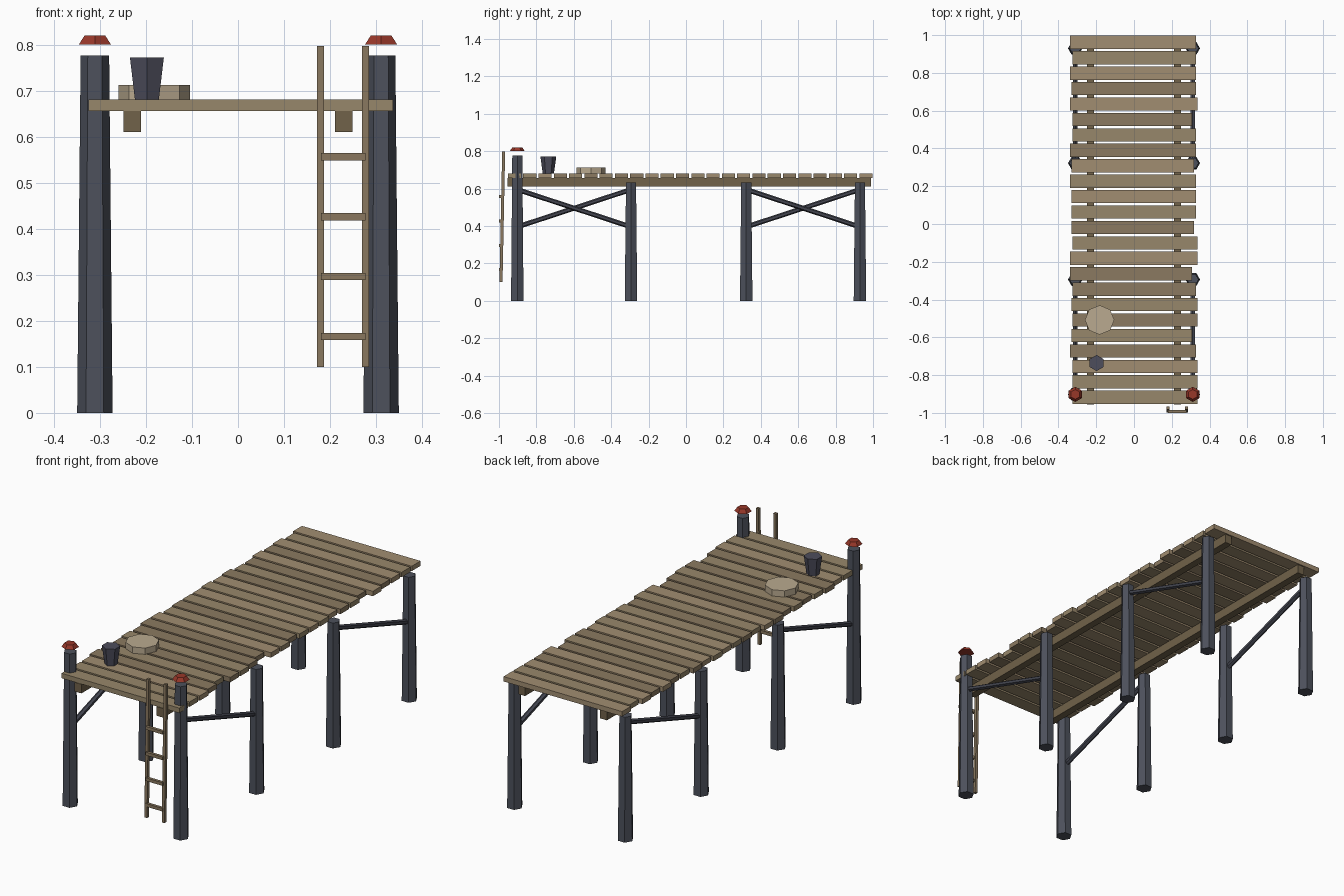
import bpy, bmesh, math
from mathutils import Vector

if "Cube" in bpy.data.objects:
    bpy.data.objects.remove(bpy.data.objects["Cube"])


def mat(name, rgb):
    m = bpy.data.materials.new(name)
    m.diffuse_color = (*[(c / 255) ** 2.2 for c in rgb], 1)
    m.use_nodes = True
    m.node_tree.nodes["Principled BSDF"].inputs["Base Color"].default_value = m.diffuse_color
    return m


PILE = mat("tarred_wood", (78, 82, 92))
BRACE = mat("dark_brace", (70, 72, 82))
PLANKS = [mat("plank_a", (160, 140, 112)), mat("plank_b", (138, 121, 97)), mat("plank_c", (150, 134, 106))]
BEAM = mat("beam_wood", (112, 98, 75))
LADDER = mat("ladder_wood", (136, 119, 95))
RED = mat("red_cap", (150, 58, 45))
ROPE = mat("rope", (184, 168, 142))
BUCKET = mat("bucket_metal", (78, 78, 92))


def finish(bm, name, m):
    bmesh.ops.recalc_face_normals(bm, faces=bm.faces)
    me = bpy.data.meshes.new(name)
    bm.to_mesh(me)
    bm.free()
    me.materials.append(m)
    ob = bpy.data.objects.new(name, me)
    bpy.context.collection.objects.link(ob)
    return ob


def box(name, lo, hi, m):
    bm = bmesh.new()
    bmesh.ops.create_cube(bm, size=1)
    lo, hi = Vector(lo), Vector(hi)
    for v in bm.verts:
        v.co = Vector([(a + b) / 2 + c * (b - a) for a, b, c in zip(lo, hi, v.co)])
    return finish(bm, name, m)


def frustum(name, x, y, z0, z1, r0, r1, n, m, turn=0.0):
    """Tapered prism; turn=0 puts a corner on the x axis."""
    bm = bmesh.new()
    rings = [[bm.verts.new((x + r * math.cos(turn + i * math.tau / n),
                            y + r * math.sin(turn + i * math.tau / n), z))
              for i in range(n)] for z, r in ((z0, r0), (z1, r1))]
    for i in range(n):
        j = (i + 1) % n
        bm.faces.new((rings[0][i], rings[0][j], rings[1][j], rings[1][i]))
    bm.faces.new(rings[0])
    bm.faces.new(rings[1])
    return finish(bm, name, m)


def rod(name, a, b, r, n, m):
    a, b = Vector(a), Vector(b)
    ob = frustum(name, 0, 0, 0, (b - a).length, r, r, n, m, math.pi / n)
    ob.rotation_euler = (b - a).to_track_quat('Z', 'Y').to_euler()
    ob.location = a
    return ob


# deck planks, far end to near end, with uneven ends (hundredths past the base length)
LEFT = [2, 0, 2, 1, 2, 0, 0, 2, 1, 2, 1, 1, 1, 0, 2, 2, 0, 1, 0, 1, 2, 0, 0, 0]
RIGHT = [2, 2, 2, 2, 3, 0, 2, 2, 1, 2, 2, 2, 1, 3, 3, 0, 2, 3, 3, 0, 2, 3, 3, 3]
TONE = [0, 2, 0, 1, 0, 1, 2, 1, 0, 2, 0, 2, 1, 2, 0, 1, 1, 2, 1, 2, 1, 0, 2, 2]
for i in range(24):
    y = 0.962 - i * 0.0817
    box(f"plank_{i}", (-0.325 - LEFT[i] * 0.007, y - 0.035, 0.656),
        (0.307 + RIGHT[i] * 0.01, y + 0.035, 0.681), PLANKS[TONE[i]])

PILE_Y = [-0.902, -0.294, 0.322, 0.93]
for s, side in ((-1, "left"), (1, "right")):
    # beam under the planks
    box(f"{side}_beam", (s * 0.23 - 0.019, -0.955, 0.61), (s * 0.23 + 0.019, 0.99, 0.656), BEAM)
    # piles, the front pair rising above the deck
    for k, y in enumerate(PILE_Y):
        frustum(f"{side}_pile_{k}", s * 0.311, y, 0, 0.777 if k == 0 else 0.633, 0.0385, 0.031, 6, PILE)
    frustum(f"{side}_pile_cap", s * 0.311, PILE_Y[0], 0.801, 0.82, 0.04, 0.026, 6, RED, math.pi / 2)
    # one diagonal brace per bay, opposite slopes on the two sides
    for k in (0, 2):
        z0, z1 = (0.595, 0.395) if s > 0 else (0.395, 0.595)
        rod(f"{side}_brace_{k}", (s * 0.311, PILE_Y[k], z0), (s * 0.311, PILE_Y[k + 1], z1), 0.013, 6, BRACE)

# ladder at the front, leaning slightly toward the deck
for x, side in ((0.1795, "left"), (0.2775, "right")):
    ob = box(f"ladder_{side}_rail", (x - 0.0075, -0.008, 0.1), (x + 0.0075, 0.008, 0.797), LADDER)
    for v in ob.data.vertices:
        v.co.y += -0.989 + (v.co.z - 0.1) / 0.697 * 0.014
for i in range(4):
    z = 0.166 + i * 0.1303
    box(f"ladder_rung_{i}", (0.18, -1.0, z - 0.008), (0.277, -0.985, z + 0.008), LADDER)

# things on the deck
frustum("bucket", -0.198, -0.736, 0.681, 0.772, 0.03, 0.0425, 6, BUCKET, math.pi / 2)
frustum("rope_coil", -0.182, -0.508, 0.681, 0.713, 0.078, 0.078, 8, ROPE)
